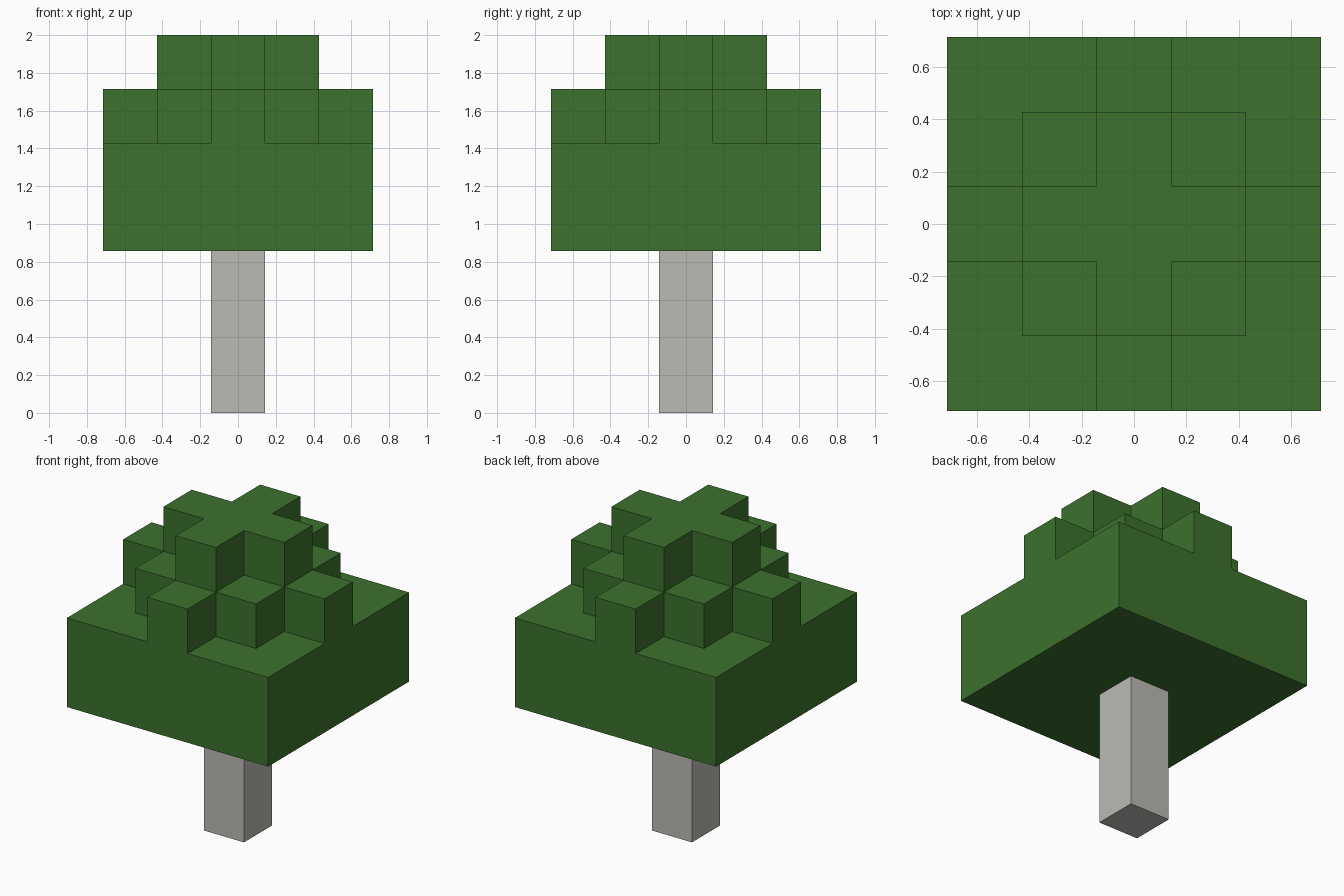
import bpy
import bmesh
from mathutils import Vector

cube = bpy.data.objects.get("Cube")
if cube:
    bpy.data.objects.remove(cube, do_unlink=True)

U = 2 / 7  # edge of one block; the tree is seven blocks tall


def make_material(name, rgb):
    mat = bpy.data.materials.new(name)
    mat.use_nodes = True
    mat.diffuse_color = (*rgb, 1)
    mat.node_tree.nodes["Principled BSDF"].inputs["Base Color"].default_value = (*rgb, 1)
    return mat


def block_object(name, cells, mat):
    """Make one clean outer shell around a set of grid cells."""
    bm = bmesh.new()
    for cell in cells:
        for axis in range(3):
            for sign in (-1, 1):
                neighbour = list(cell)
                neighbour[axis] += sign
                if tuple(neighbour) in cells:
                    continue
                n, a, b = Vector(), Vector(), Vector()
                n[axis] = sign / 2
                a[(axis + 1) % 3] = sign / 2
                b[(axis + 2) % 3] = 0.5
                centre = Vector(cell) + Vector((0, 0, 0.5)) + n
                corners = (-a - b, a - b, a + b, -a + b)
                bm.faces.new([bm.verts.new((centre + c) * U) for c in corners])
    bmesh.ops.remove_doubles(bm, verts=bm.verts, dist=0.001)
    bmesh.ops.dissolve_limit(bm, angle_limit=0.01, verts=bm.verts, edges=bm.edges)
    mesh = bpy.data.meshes.new(name)
    bm.to_mesh(mesh)
    bm.free()
    mesh.materials.append(mat)
    obj = bpy.data.objects.new(name, mesh)
    bpy.context.collection.objects.link(obj)
    return obj


def square(r):
    return {(x, y) for x in range(-r, r + 1) for y in range(-r, r + 1)}


def cross(r):
    return {(x, y) for x, y in square(r) if x == 0 or y == 0}


# Trunk
bark = make_material("pale grey bark", (0.503, 0.491, 0.462))
block_object("trunk", {(0, 0, z) for z in range(3)}, bark)

# Canopy: two wide layers, a square with arms, then a small cross
leaves = make_material("leaf green", (0.045, 0.165, 0.027))
layers = {3: square(2), 4: square(2), 5: square(1) | cross(2), 6: cross(1)}
block_object("canopy", {(x, y, z) for z, layer in layers.items() for x, y in layer}, leaves)
